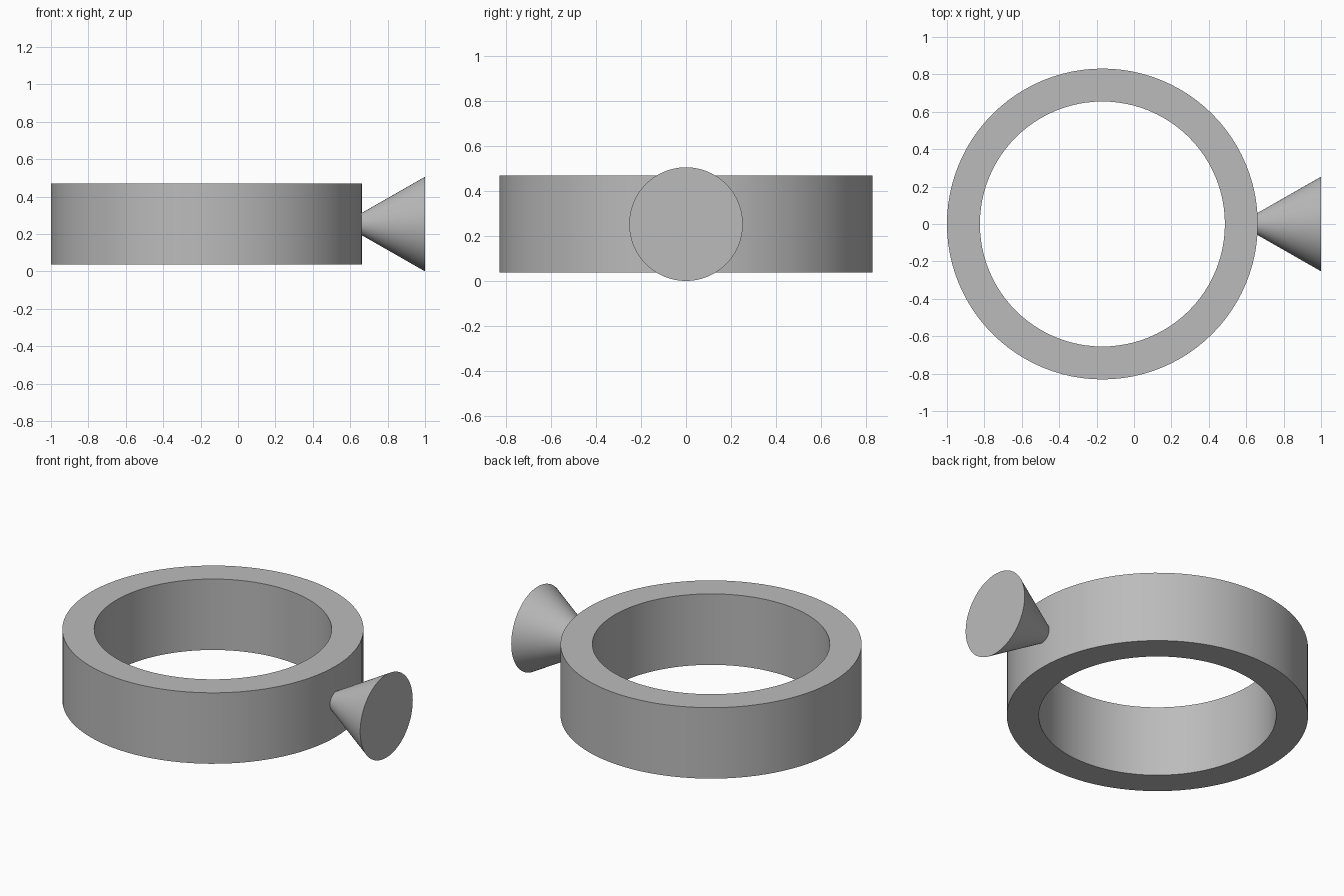
import bpy
import bmesh
import math
from mathutils import Matrix

cube = bpy.data.objects.get("Cube")
if cube:
    bpy.data.objects.remove(cube, do_unlink=True)

grey = bpy.data.materials.new("plain grey")
grey.use_nodes = True
colour = (0.5, 0.5, 0.5, 1)
grey.diffuse_color = colour
grey.node_tree.nodes["Principled BSDF"].inputs["Base Color"].default_value = colour


def lathe(name, profile, closed, matrix, segments=96):
    """Revolve a (radius, height) profile about its local z axis."""
    bm = bmesh.new()
    verts = [bm.verts.new((r, 0, h)) for r, h in profile]
    pairs = list(zip(verts, verts[1:]))
    if closed:
        pairs.append((verts[-1], verts[0]))
    edges = [bm.edges.new(p) for p in pairs]
    bmesh.ops.spin(bm, geom=verts + edges, axis=(0, 0, 1), cent=(0, 0, 0),
                   angle=math.tau, steps=segments, use_merge=True)
    bmesh.ops.remove_doubles(bm, verts=bm.verts[:], dist=1e-5)
    bmesh.ops.recalc_face_normals(bm, faces=bm.faces[:])
    mesh = bpy.data.meshes.new(name)
    bm.to_mesh(mesh)
    bm.free()
    mesh.materials.append(grey)
    obj = bpy.data.objects.new(name, mesh)
    obj.matrix_world = matrix
    bpy.context.collection.objects.link(obj)
    bpy.ops.object.select_all(action="DESELECT")
    obj.select_set(True)
    bpy.context.view_layer.objects.active = obj
    bpy.ops.object.shade_smooth_by_angle(angle=math.radians(30))
    return obj


# Flat-sided ring band
outer, inner, half = 0.831, 0.655, 0.216
lathe("ring_band",
      [(inner, -half), (outer, -half), (outer, half), (inner, half)],
      True, Matrix.Translation((-0.169, 0, 0.253)))

# Flared cone standing out from the band, narrow end sunk into it
lathe("flared_cone", [(0, 0), (0.05, 0), (0.253, 0.355), (0, 0.355)], False,
      Matrix.Translation((0.645, 0, 0.253)) @ Matrix.Rotation(math.pi / 2, 4, "Y"))
